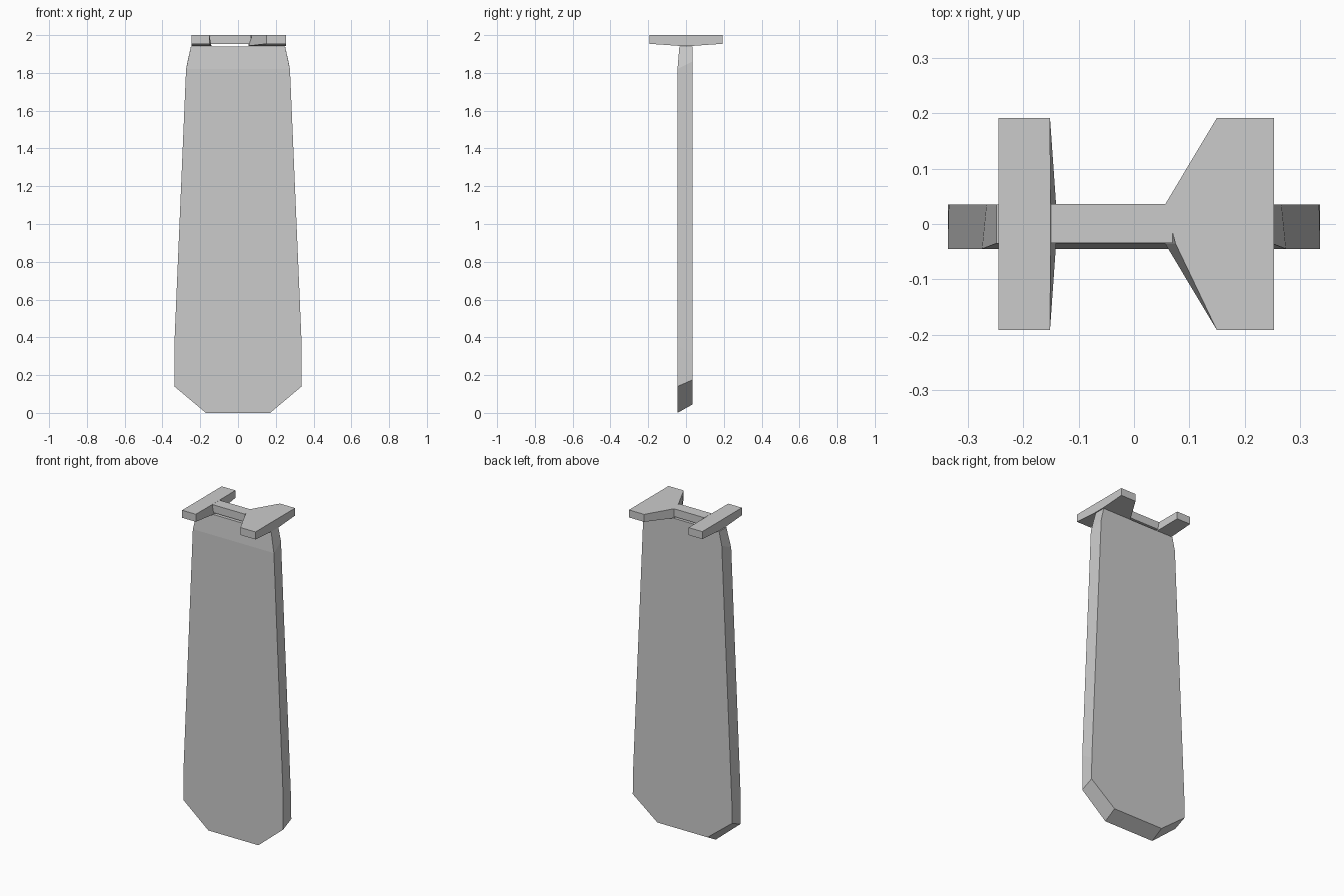
import bpy, bmesh

if "Cube" in bpy.data.objects:
    bpy.data.objects.remove(bpy.data.objects["Cube"])


def loft(name, rings):
    """Skin a row of equal-sized rings with quads and cap both ends."""
    bm = bmesh.new()
    loops = [[bm.verts.new(p) for p in ring] for ring in rings]
    n = len(loops[0])
    for a, b in zip(loops, loops[1:]):
        for i in range(n):
            j = (i + 1) % n
            bm.faces.new((a[i], a[j], b[j], b[i]))
    bm.faces.new(loops[0])
    bm.faces.new(loops[-1])
    bmesh.ops.recalc_face_normals(bm, faces=bm.faces)
    mesh = bpy.data.meshes.new(name)
    bm.to_mesh(mesh)
    bm.free()
    obj = bpy.data.objects.new(name, mesh)
    bpy.context.collection.objects.link(obj)
    return obj


# Tapered board: each level is front (half width, y, z), back (half width, y, z)
levels = [
    ((0.17, -0.045, 0.0), (0.17, 0.035, 0.045)),
    ((0.337, -0.045, 0.14), (0.337, 0.035, 0.175)),
    ((0.337, -0.045, 0.36), (0.335, 0.035, 0.31)),
    ((0.275, -0.045, 1.82), (0.267, 0.035, 1.86)),
    ((0.249, -0.035, 1.941), (0.249, 0.035, 1.941)),
]
loft("board", [
    [(-fx, fy, fz), (fx, fy, fz), (bx, by, bz), (-bx, by, bz)]
    for (fx, fy, fz), (bx, by, bz) in levels
])


# Top plates: sections along y as (y, inner x at top, inner x at bottom, bottom z)
def plate(name, outer, sections):
    loft(name, [
        [(outer, y, 2.0), (top, y, 2.0), (bottom, y, z), (outer, y, z)]
        for y, top, bottom, z in sections
    ])


plate("left_plate", -0.245, [
    (-0.192, -0.152, -0.152, 1.954), (-0.035, -0.151, -0.141, 1.943),
    (0.035, -0.151, -0.141, 1.943), (0.192, -0.152, -0.152, 1.954)])
plate("right_plate", 0.253, [
    (-0.192, 0.15, 0.15, 1.954), (-0.035, 0.075, 0.056, 1.943),
    (0.035, 0.056, 0.056, 1.943), (0.192, 0.15, 0.15, 1.954)])

# Bar joining the two plates
loft("cross_bar", [
    [(x, -0.034, 1.952), (x, 0.036, 1.952), (x, 0.036, 2.0), (x, -0.034, 2.0)]
    for x in (-0.15, 0.07)
])
